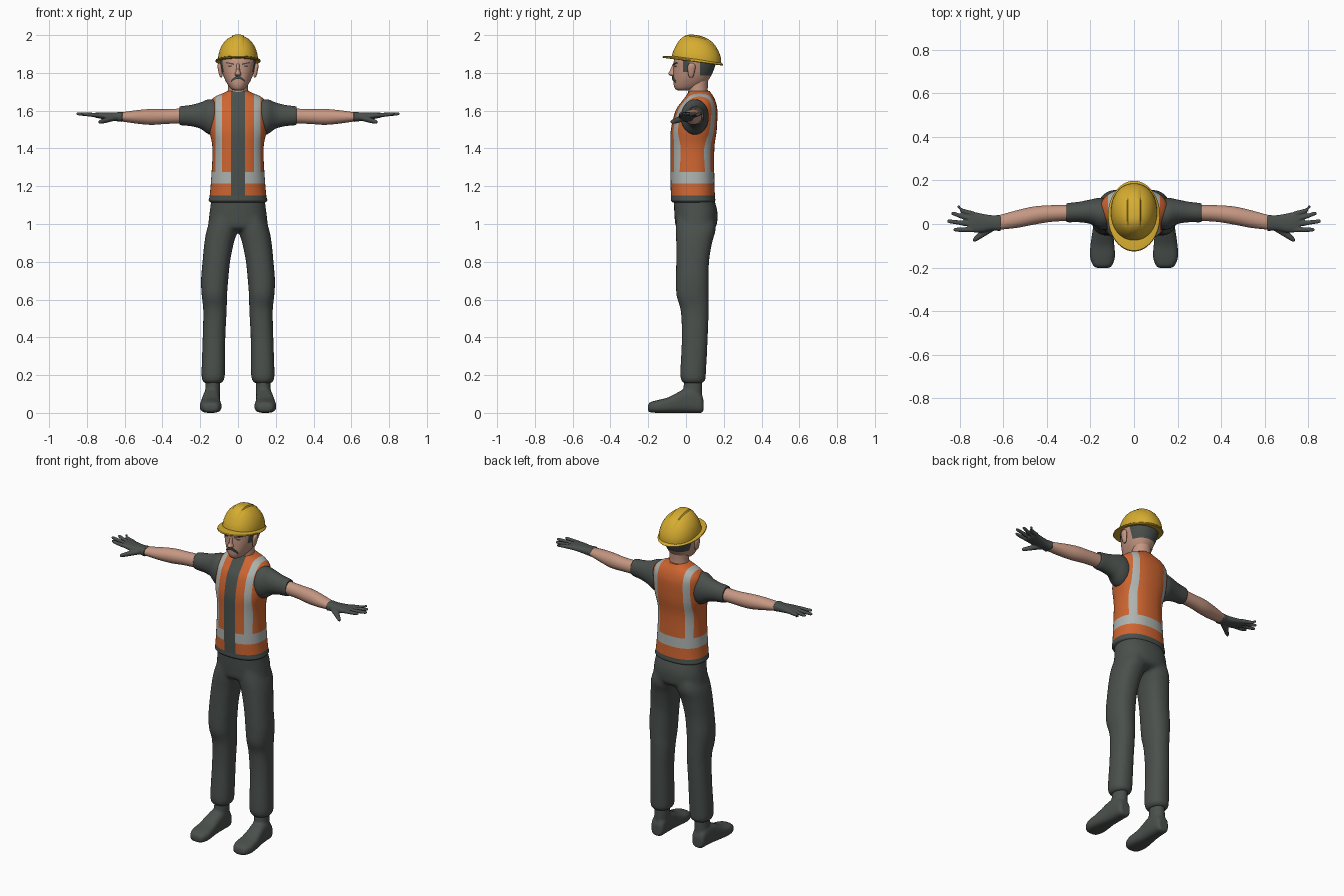
import bpy, bmesh, math
from mathutils import Vector
from mathutils.bvhtree import BVHTree

cube = bpy.data.objects.get("Cube")
if cube:
    bpy.data.objects.remove(cube)


def material(name, r, g, b):
    m = bpy.data.materials.new(name)
    m.use_nodes = True
    m.diffuse_color = (r, g, b, 1)
    m.node_tree.nodes["Principled BSDF"].inputs["Base Color"].default_value = (r, g, b, 1)
    return m


CHARCOAL = material("charcoal", .068, .08, .073)
ORANGE = material("safety orange", .62, .13, .03)
SILVER = material("reflective silver", .42, .45, .43)
SKIN = material("skin", .56, .31, .225)
YELLOW = material("helmet yellow", .68, .42, .03)
built = []


def spline(p, q, r, s, t):
    """Catmull-Rom blend of four neighbouring rings."""
    return [b + t * (c - a + t * (2 * a - 5 * b + 4 * c - d + t * (3 * (b - c) + d - a))) / 2
            for a, b, c, d in zip(p, q, r, s)]


def loft(bm, rings, axis="z", side=1, power=2, steps=4, segments=32):
    """Skin superellipse rings given as (position, low a, high a, low b, high b)."""
    last = len(rings) - 1
    path = []
    for i in range(last):
        near = [rings[max(0, min(last, i + j))] for j in (-1, 0, 1, 2)]
        path += [spline(*near, k / steps) for k in range(steps)]
    path.append(rings[last])
    loops = []
    for pos, a0, a1, b0, b1 in path:
        loop = []
        for k in range(segments):
            ang = math.tau * k / segments
            c, s = math.cos(ang), math.sin(ang)
            a = (a0 + a1) / 2 + (a1 - a0) / 2 * math.copysign(abs(c) ** (2 / power), c)
            b = (b0 + b1) / 2 + (b1 - b0) / 2 * math.copysign(abs(s) ** (2 / power), s)
            x, y, z = {"x": (pos, a, b), "y": (a, pos, b), "z": (a, b, pos)}[axis]
            loop.append(bm.verts.new((x * side, y, z)))
        loops.append(loop)
    for low, high in zip(loops, loops[1:]):
        for k in range(segments):
            n = (k + 1) % segments
            bm.faces.new((low[k], low[n], high[n], high[k]))
    bm.faces.new(loops[0])
    bm.faces.new(loops[-1])


def centred(rings):
    """Turn (z, half width, front, back) into full rings about x = 0."""
    return [(z, -w, w, front, back) for z, w, front, back in rings]


def finish(bm, name, mats, rule=None, cuts=(), voxel=0):
    for axis, value in cuts:
        normal = Vector([float(axis == a) for a in "xyz"])
        bmesh.ops.bisect_plane(bm, geom=bm.verts[:] + bm.edges[:] + bm.faces[:],
                               plane_co=normal * value, plane_no=normal)
    bmesh.ops.recalc_face_normals(bm, faces=bm.faces[:])
    for f in bm.faces:
        f.material_index = rule(f.calc_center_median()) if rule else 0
    mesh = bpy.data.meshes.new(name)
    tree = BVHTree.FromBMesh(bm)
    bm.to_mesh(mesh)
    bm.free()
    for m in mats:
        mesh.materials.append(m)
    ob = bpy.data.objects.new(name, mesh)
    bpy.context.scene.collection.objects.link(ob)
    built.append(ob)
    if voxel:
        blend = ob.modifiers.new("blend", "REMESH")
        blend.mode = "VOXEL"
        blend.voxel_size = voxel
        blend.use_smooth_shade = True
        soften = ob.modifiers.new("soften", "SMOOTH")
        soften.iterations = 4
    return tree


def drape(name, mat, tree, rows, start, direction):
    """Lay a thin plate on a surface; rows hold (u, v, lift) points."""
    bm = bmesh.new()
    direction = Vector(direction)
    grid = []
    for row in rows:
        hits = [(tree.ray_cast(Vector(start(u, v)), direction)[0], lift) for u, v, lift in row]
        grid.append([bm.verts.new(p - direction * lift) for p, lift in hits])
    for r, s in zip(grid, grid[1:]):
        for k in range(len(r) - 1):
            bm.faces.new((r[k], r[k + 1], s[k + 1], s[k]))
    finish(bm, name, [mat])


# Vest over a dark shirt, with reflective bands
def vest_colour(p):
    x = abs(p.x)
    if p.z < 1.15 or (p.y < .03 and x < .037):
        return 0
    if 1.215 < p.z < 1.275 or (.085 < x < .12 and p.z > 1.275):
        return 2
    return 1


bm = bmesh.new()
loft(bm, centred([(1.115, .145, -.07, .145), (1.125, .155, -.08, .155), (1.15, .15, -.08, .153),
                  (1.24, .142, -.082, .15), (1.4, .135, -.082, .15), (1.5, .153, -.08, .163),
                  (1.6, .158, -.055, .166), (1.645, .15, -.025, .158), (1.675, .12, -.002, .145),
                  (1.69, .085, .008, .135), (1.705, .055, .015, .125)]), power=2.3, segments=48)
lines = [("x", s * v) for v in (.037, .085, .12) for s in (-1, 1)]
finish(bm, "vest", [CHARCOAL, ORANGE, SILVER], vest_colour,
       lines + [("z", v) for v in (1.15, 1.215, 1.275)])

# Trousers: hips and two legs blended together
bm = bmesh.new()
loft(bm, centred([(.965, .11, -.03, .12), (.985, .155, -.054, .158), (1.03, .154, -.06, .167),
                  (1.08, .148, -.063, .164), (1.14, .14, -.065, .145)]), power=2.3)
for side in (-1, 1):
    loft(bm, [(.158, .09, .178, -.012, .088), (.175, .074, .19, -.026, .102),
              (.22, .069, .193, -.03, .106), (.4, .067, .187, -.022, .115),
              (.54, .06, .184, -.028, .12), (.62, .058, .192, -.05, .12),
              (.7, .052, .196, -.053, .12), (.8, .042, .188, -.052, .122),
              (.9, .022, .178, -.052, .138), (.97, 0, .165, -.054, .157),
              (1.04, -.01, .14, -.05, .15)], side=side, power=2.3)
finish(bm, "trousers", [CHARCOAL], voxel=.01)

for side, word in ((1, "left"), (-1, "right")):
    # Boot with ankle
    bm = bmesh.new()
    loft(bm, [(-.202, .115, .17, .012, .04), (-.19, .1, .188, .003, .056),
              (-.15, .087, .202, 0, .068), (-.1, .09, .2, 0, .08), (-.05, .094, .193, 0, .105),
              (-.01, .094, .187, 0, .125), (.04, .094, .182, 0, .13), (.08, .098, .176, 0, .1),
              (.092, .11, .165, .01, .07)], "y", side, 2.8)
    loft(bm, [(.06, .096, .178, -.02, .086), (.12, .094, .174, -.015, .086),
              (.2, .094, .17, -.008, .085)], side=side)
    finish(bm, word + "_boot", [CHARCOAL], voxel=.007)

    # Short sleeve
    bm = bmesh.new()
    loft(bm, [(.11, -.025, .115, 1.47, 1.655), (.155, -.025, .12, 1.475, 1.66),
              (.2, 0, .112, 1.505, 1.643), (.25, .008, .102, 1.518, 1.63),
              (.3, .008, .096, 1.523, 1.624), (.31, .012, .092, 1.528, 1.62)], "x", side)
    finish(bm, word + "_sleeve", [CHARCOAL])

    # Bare forearm
    bm = bmesh.new()
    loft(bm, [(.29, .015, .088, 1.533, 1.612), (.38, .01, .086, 1.53, 1.608),
              (.46, -.003, .08, 1.525, 1.609), (.54, -.018, .062, 1.532, 1.602),
              (.63, -.027, .037, 1.545, 1.589)], "x", side)
    finish(bm, word + "_forearm", [SKIN])

    # Glove: palm, four fingers and a thumb
    bm = bmesh.new()
    loft(bm, [(.612, -.033, .042, 1.54, 1.594), (.65, -.03, .04, 1.545, 1.591),
              (.7, -.038, .048, 1.553, 1.591), (.74, -.038, .056, 1.56, 1.591),
              (.76, -.03, .05, 1.565, 1.588)], "x", side, 2.4)
    for root, tip, reach in ((.046, .078, .81), (.022, .048, .838), (-.002, .012, .856), (-.026, -.026, .828)):
        loft(bm, [(.735, root - .012, root + .012, 1.564, 1.589),
                  (.79, (root + tip) / 2 - .011, (root + tip) / 2 + .011, 1.569, 1.59),
                  (reach - .01, tip - .009, tip + .009, 1.575, 1.592),
                  (reach, tip - .005, tip + .005, 1.58, 1.59)], "x", side, segments=16)
    loft(bm, [(.64, -.03, .01, 1.55, 1.58), (.69, -.06, -.02, 1.537, 1.567),
              (.725, -.08, -.052, 1.53, 1.554), (.738, -.083, -.067, 1.532, 1.548)], "x", side)
    finish(bm, word + "_glove", [CHARCOAL], voxel=.004)

    # Ear
    bm = bmesh.new()
    loft(bm, [(1.775, .085, .092, .02, .035), (1.79, .082, .1, .012, .042),
              (1.83, .085, .108, .008, .05), (1.847, .09, .106, .015, .045),
              (1.852, .094, .1, .025, .035)], side=side, segments=16)
    finish(bm, word + "_ear", [SKIN])

# Neck and head, with hair at the nape and sideburns
bm = bmesh.new()
loft(bm, centred([(1.66, .06, .01, .125), (1.71, .054, .012, .115), (1.8, .055, .01, .12)]))
finish(bm, "neck", [SKIN])


def head_colour(p):
    nape = p.y > .075 and p.z > 1.785
    sideburn = -.015 < p.y < .018 and p.z > 1.805
    return 1 if nape or sideburn else 0


bm = bmesh.new()
loft(bm, centred([(1.708, .02, -.045, .02), (1.716, .037, -.057, .05), (1.74, .056, -.066, .1),
                  (1.78, .076, -.067, .13), (1.83, .09, -.066, .152), (1.87, .096, -.063, .158),
                  (1.91, .09, -.045, .145)]), power=2.2, segments=48)
head = finish(bm, "head", [SKIN, CHARCOAL], head_colour,
              [("y", -.015), ("y", .018), ("y", .075), ("z", 1.785), ("z", 1.805)])

# Nose
bm = bmesh.new()
loft(bm, centred([(1.85, .008, -.069, -.04), (1.81, .011, -.086, -.04), (1.796, .017, -.094, -.04),
                  (1.786, .014, -.084, -.04), (1.783, .008, -.07, -.04)]), segments=16)
finish(bm, "nose", [SKIN])


# Moustache, brows and eyes draped on the face
def from_front(x, z):
    return (x, -1, z)


def face_strip(name, x0, x1, top, bottom, lift=.005):
    rows = []
    for k in range(13):
        t = k / 12
        x, hi, lo = x0 + (x1 - x0) * t, top(t), bottom(t)
        rows.append([(x, hi, -.002), (x, hi, lift), (x, lo, lift), (x, lo, -.002)])
    drape(name, CHARCOAL, head, rows, from_front, (0, 1, 0))


face_strip("moustache", -.038, .038, lambda t: 1.783 - .1 * (t - .5) ** 2,
           lambda t: 1.769 - .08 * (t - .5) ** 2, .008)
for side, word in ((1, "left"), (-1, "right")):
    face_strip(word + "_brow", .022 * side, .064 * side,
               lambda t: 1.85 + .008 * t, lambda t: 1.842 + .01 * t)
    face_strip(word + "_eye", .032 * side, .054 * side,
               lambda t: 1.84, lambda t: 1.831 + .02 * (t - .5) ** 2, .003)

# Hard hat: brim and dome, tipped up at the front
bm = bmesh.new()
loft(bm, centred([(1.863, .095, -.06, .16), (1.859, .117, -.122, .194), (1.863, .12, -.126, .198),
                  (1.868, .118, -.122, .194), (1.876, .104, -.075, .184)]), steps=1, segments=48)
loft(bm, centred([(1.868, .106, -.076, .186), (1.9, .103, -.068, .184), (1.935, .092, -.052, .171),
                  (1.965, .073, -.032, .148), (1.985, .05, -.008, .118), (1.995, .025, .016, .08),
                  (1.997, .004, .036, .046)]), power=2.15, segments=48)
for v in bm.verts:
    v.co.z -= .13 * (v.co.y - .036)
hat = finish(bm, "hard_hat", [YELLOW])

# Raised crown ridge along the dome
rows = []
for k in range(25):
    y = -.06 + .232 * k / 24
    rise = .006 * math.sin(math.pi * k / 24) ** .5
    rows.append([(-.034, y, -.002), (-.028, y, rise), (-.01, y, rise), (.01, y, rise),
                 (.028, y, rise), (.034, y, -.002)])
drape("hat_ridge", YELLOW, hat, rows, lambda x, y: (x, y, 3), (0, 0, -1))

# Smooth shading with sharp creases kept
bpy.ops.object.select_all(action="DESELECT")
for ob in built:
    ob.select_set(True)
bpy.context.view_layer.objects.active = built[0]
bpy.ops.object.shade_smooth_by_angle(angle=math.radians(40))
